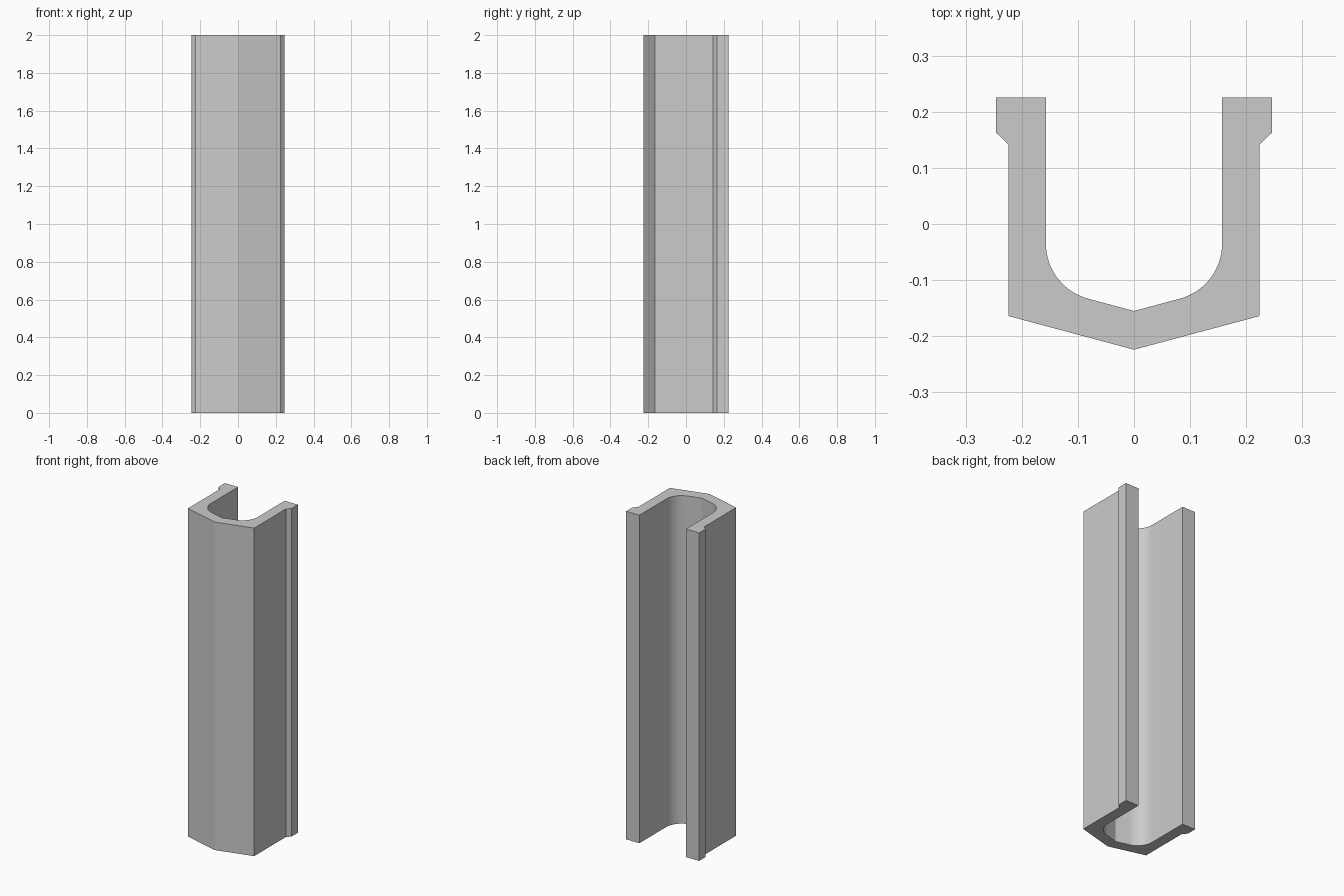
import bpy
import bmesh
from math import cos, sin, radians, atan2

cube = bpy.data.objects.get("Cube")
if cube:
    bpy.data.objects.remove(cube, do_unlink=True)

LENGTH = 2.0
ARC_STEPS = 16

grey = bpy.data.materials.new("plain grey")
grey.use_nodes = True
colour = (0.6, 0.6, 0.6, 1)
grey.diffuse_color = colour
grey.node_tree.nodes["Principled BSDF"].inputs["Base Color"].default_value = colour

# Left half of the cross-section: outer keel, wall and lip, then the inner wall
half = [(0, -0.224), (0.224, -0.164), (0.224, 0.142), (0.246, 0.163),
        (0.246, 0.225), (0.157, 0.225)]

# Rounded inner corner, running tangentially from the wall into the sloped floor
slope = atan2(0.06, 0.224)
radius, centre_x, centre_y = 0.1015, 0.0555, -0.035
end = radians(-90) + slope
for i in range(ARC_STEPS + 1):
    a = end * i / ARC_STEPS
    half.append((centre_x + radius * cos(a), centre_y + radius * sin(a)))
half.append((0, -0.155))

# Mirror the half section and extrude it along the channel
outline = half + [(-x, y) for x, y in reversed(half[1:-1])]
bm = bmesh.new()
base = bm.faces.new([bm.verts.new((x, y, 0)) for x, y in outline])
ext = bmesh.ops.extrude_face_region(bm, geom=[base], use_keep_orig=True)
top_verts = [g for g in ext["geom"] if isinstance(g, bmesh.types.BMVert)]
bmesh.ops.translate(bm, verts=top_verts, vec=(0, 0, LENGTH))
bmesh.ops.recalc_face_normals(bm, faces=bm.faces)

mesh = bpy.data.meshes.new("channel_rail")
bm.to_mesh(mesh)
bm.free()
mesh.materials.append(grey)
rail = bpy.data.objects.new("channel_rail", mesh)
bpy.context.collection.objects.link(rail)

# Smooth the inner curves and keep the profile corners crisp
bpy.ops.object.select_all(action="DESELECT")
rail.select_set(True)
bpy.context.view_layer.objects.active = rail
bpy.ops.object.shade_smooth_by_angle(angle=radians(12))
